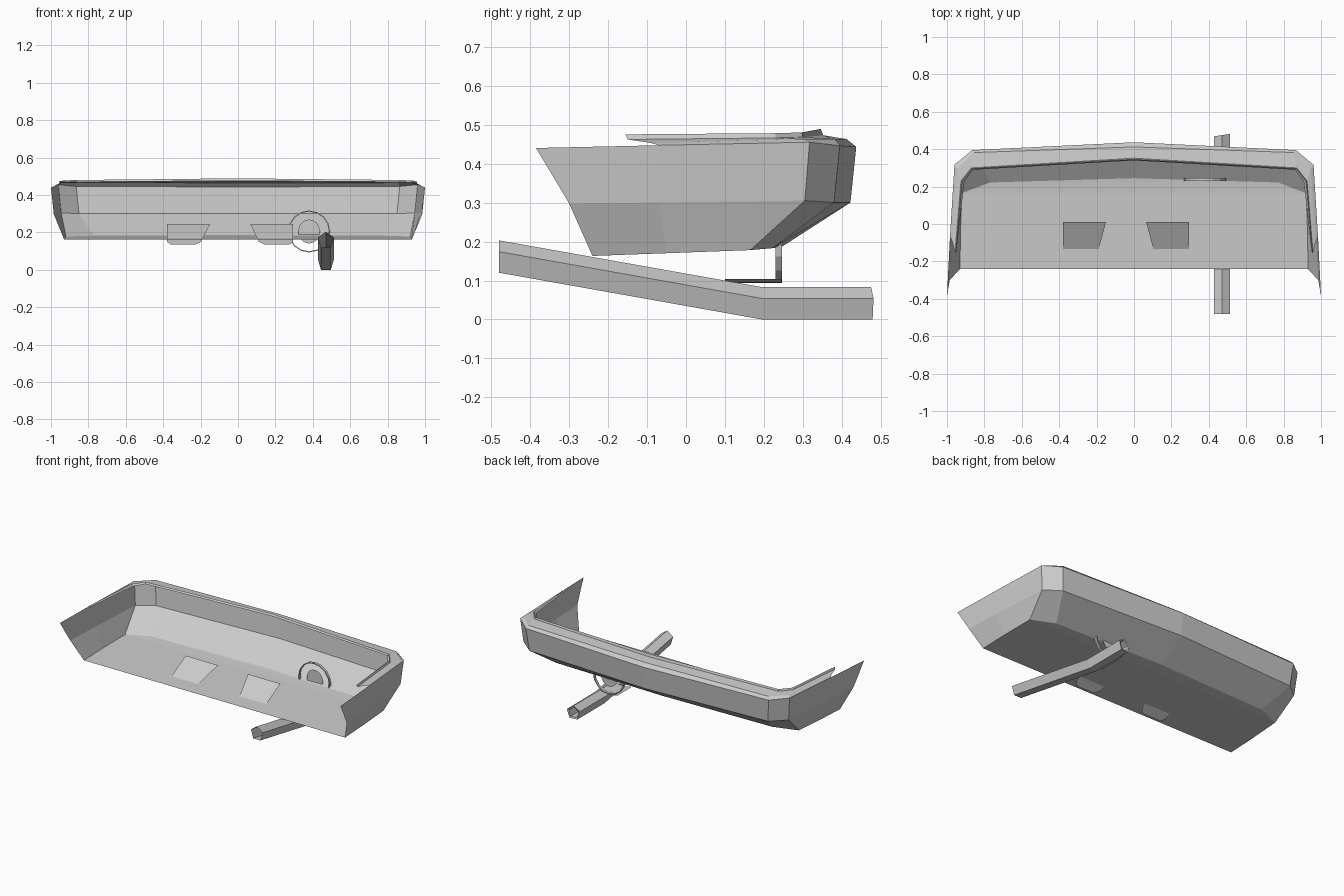
import bpy, bmesh
from math import sin, cos, pi

if "Cube" in bpy.data.objects:
    bpy.data.objects.remove(bpy.data.objects["Cube"])


def make(name, verts, faces):
    me = bpy.data.meshes.new(name)
    me.from_pydata(verts, [], faces)
    ob = bpy.data.objects.new(name, me)
    bpy.context.collection.objects.link(ob)
    return ob


def mirrored(half):
    # half path runs from the right front to the centre
    return half + [(-x, y, z) for x, y, z in half[-2::-1]]


def loft(name, rows, fill_first=False):
    n = len(rows[0])
    verts = [v for r in rows for v in r]
    faces = [(k*n+i, k*n+i+1, (k+1)*n+i+1, (k+1)*n+i)
             for k in range(len(rows)-1) for i in range(n-1)]
    if fill_first:
        faces += [(i, i+1, n-2-i, n-1-i) for i in range(n//2 - 1)]
        faces.append((n//2-1, n//2, n//2+1))
    return make(name, verts, faces)


# Bumper shell: floor, lower slope and outer wall
floor = mirrored([(.93, -.24, .163), (.928, -.05, .17), (.92, .165, .178),
                  (.77, .222, .183), (0, .245, .186)])
mid = mirrored([(.985, -.30, .298), (.975, -.07, .30), (.945, .305, .305),
                (.85, .38, .30), (0, .422, .30)])
top = mirrored([(1, -.385, .44), (.984, -.07, .447), (.96, .317, .455),
                (.865, .395, .446), (0, .437, .443)])
loft("bumper_shell", [floor, mid, top], True)

# Rolled top lip with a small upstand on its inner edge
lip = mirrored([(.973, -.09, .453), (.945, .30, .463), (.855, .382, .463), (0, .412, .463)])
ledge = mirrored([(.957, -.15, .462), (.925, .23, .466), (.87, .30, .468), (0, .352, .473)])
up = mirrored([(.953, -.155, .475), (.92, .23, .478), (.867, .297, .48), (0, .346, .489)])
inner = mirrored([(.95, -.15, .465), (.908, .225, .468), (.862, .29, .47), (0, .34, .476)])
loft("bumper_lip", [top[1:-1], lip, ledge, up, inner])

# Angled flaps passing through the floor
flap = [(.15, .01, .245), (.38, .01, .245), (.38, -.165, .15), (.36, -.19, .136),
        (.225, -.19, .136), (.197, -.165, .15)]
make("flap_left", [(-x, y, z) for x, y, z in flap], [range(6)])
make("flap_right", [(x-.085, y, z) for x, y, z in flap], [range(6)])

# Five-sided open exhaust pipe
section = [(0, .041), (.042, .012), (.026, -.042), (-.026, -.042), (-.042, .012)]
rings = []
for y, z, s in [(-.48, .162, 1), (.195, .042, 1), (.475, .042, 1), (.472, .042, .75), (.40, .042, .75)]:
    r = [(.47 + x*s, y + (x*.15 if y > .4 else 0), z + dz*s) for x, dz in section]
    rings.append(r + r[:1])
loft("exhaust_pipe", rings)

# Exhaust hanger: thin ring, disc and lower bracket
cx, cz = .38, .205
N = 16
ang = [2*pi*i/N for i in range(N+1)]
loft("hanger_ring", [[(cx + r*sin(a), y, cz - r*cos(a)) for a in ang]
                     for r, y in [(.112, .23), (.112, .246), (.106, .246), (.106, .23), (.112, .23)]])
make("hanger_disc", [(cx + .058*sin(a), .24, cz - .064*cos(a)) for a in ang[:-1]], [range(N)])
loft("hanger_bracket", [[(cx + x, y, .093 + x*x*2.5) for x in (-.065, -.03, 0, .03, .065)]
                        for y in (.10, .245)])

# Clean duplicate seams and normals
for ob in bpy.context.collection.objects:
    bm = bmesh.new()
    bm.from_mesh(ob.data)
    bmesh.ops.remove_doubles(bm, verts=bm.verts, dist=1e-5)
    bmesh.ops.recalc_face_normals(bm, faces=bm.faces)
    bm.to_mesh(ob.data)
    bm.free()
